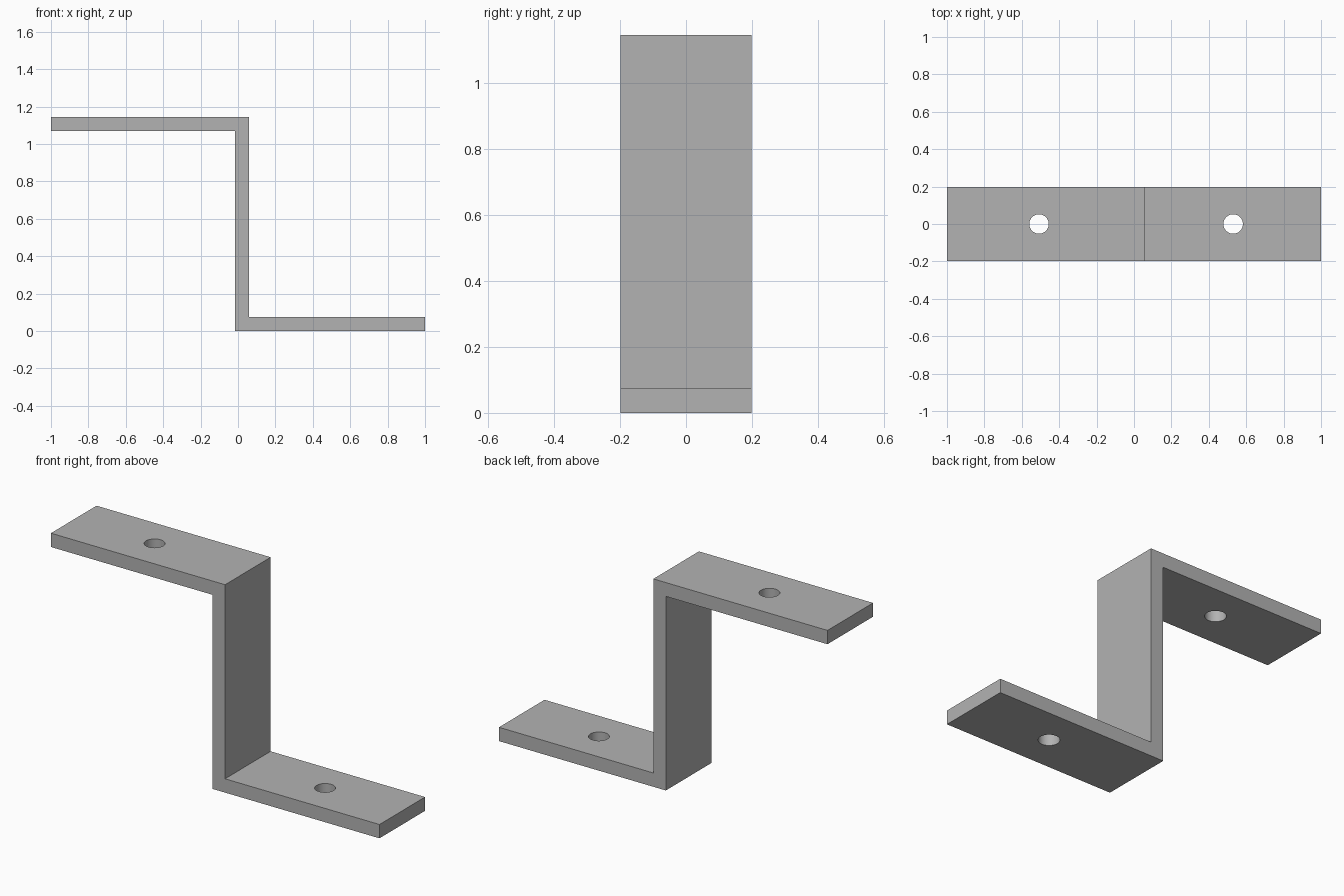
import bpy
import bmesh

if "Cube" in bpy.data.objects:
    bpy.data.objects.remove(bpy.data.objects["Cube"], do_unlink=True)

# Main dimensions
THICK = 0.076
HEIGHT = 1.144
HALF_WIDTH = 0.198
WEB_LEFT, WEB_RIGHT = -0.016, 0.06
HOLE_RADIUS = 0.052

# Plain grey metal
grey = bpy.data.materials.new("grey_metal")
grey.use_nodes = True
colour = (0.45, 0.45, 0.45, 1)
grey.diffuse_color = colour
grey.node_tree.nodes["Principled BSDF"].inputs["Base Color"].default_value = colour

# Z-shaped profile extruded across the width
profile = [
    (-1, HEIGHT), (-1, HEIGHT - THICK), (WEB_LEFT, HEIGHT - THICK), (WEB_LEFT, 0),
    (1, 0), (1, THICK), (WEB_RIGHT, THICK), (WEB_RIGHT, HEIGHT),
]
bm = bmesh.new()
face = bm.faces.new([bm.verts.new((x, -HALF_WIDTH, z)) for x, z in profile])
extruded = bmesh.ops.extrude_face_region(bm, geom=[face])["geom"]
new_verts = [v for v in extruded if isinstance(v, bmesh.types.BMVert)]
bmesh.ops.translate(bm, verts=new_verts, vec=(0, 2 * HALF_WIDTH, 0))
bmesh.ops.recalc_face_normals(bm, faces=bm.faces)
mesh = bpy.data.meshes.new("z_bracket")
bm.to_mesh(mesh)
bm.free()
mesh.materials.append(grey)
bracket = bpy.data.objects.new("z_bracket", mesh)
bpy.context.collection.objects.link(bracket)


def drill_hole(x, z):
    """Cut a round bolt hole through a flange at the given centre."""
    bpy.ops.mesh.primitive_cylinder_add(
        vertices=48, radius=HOLE_RADIUS, depth=THICK * 3, location=(x, 0, z))
    cutter = bpy.context.object
    cutter.name = "hole_cutter"
    cutter.hide_render = True
    cutter.data.materials.append(grey)
    cut = bracket.modifiers.new("bolt_hole", "BOOLEAN")
    cut.operation = "DIFFERENCE"
    cut.solver = "EXACT"
    cut.object = cutter
    bpy.ops.object.select_all(action="DESELECT")
    bracket.select_set(True)
    bpy.context.view_layer.objects.active = bracket
    bpy.ops.object.modifier_apply(modifier=cut.name)
    bpy.data.objects.remove(cutter, do_unlink=True)


# One bolt hole in the middle of each flange
drill_hole((WEB_LEFT - 1) / 2, HEIGHT - THICK / 2)
drill_hole((WEB_RIGHT + 1) / 2, THICK / 2)

# Round hole walls, crisp bracket edges
bpy.ops.object.shade_smooth_by_angle(angle=0.6)
